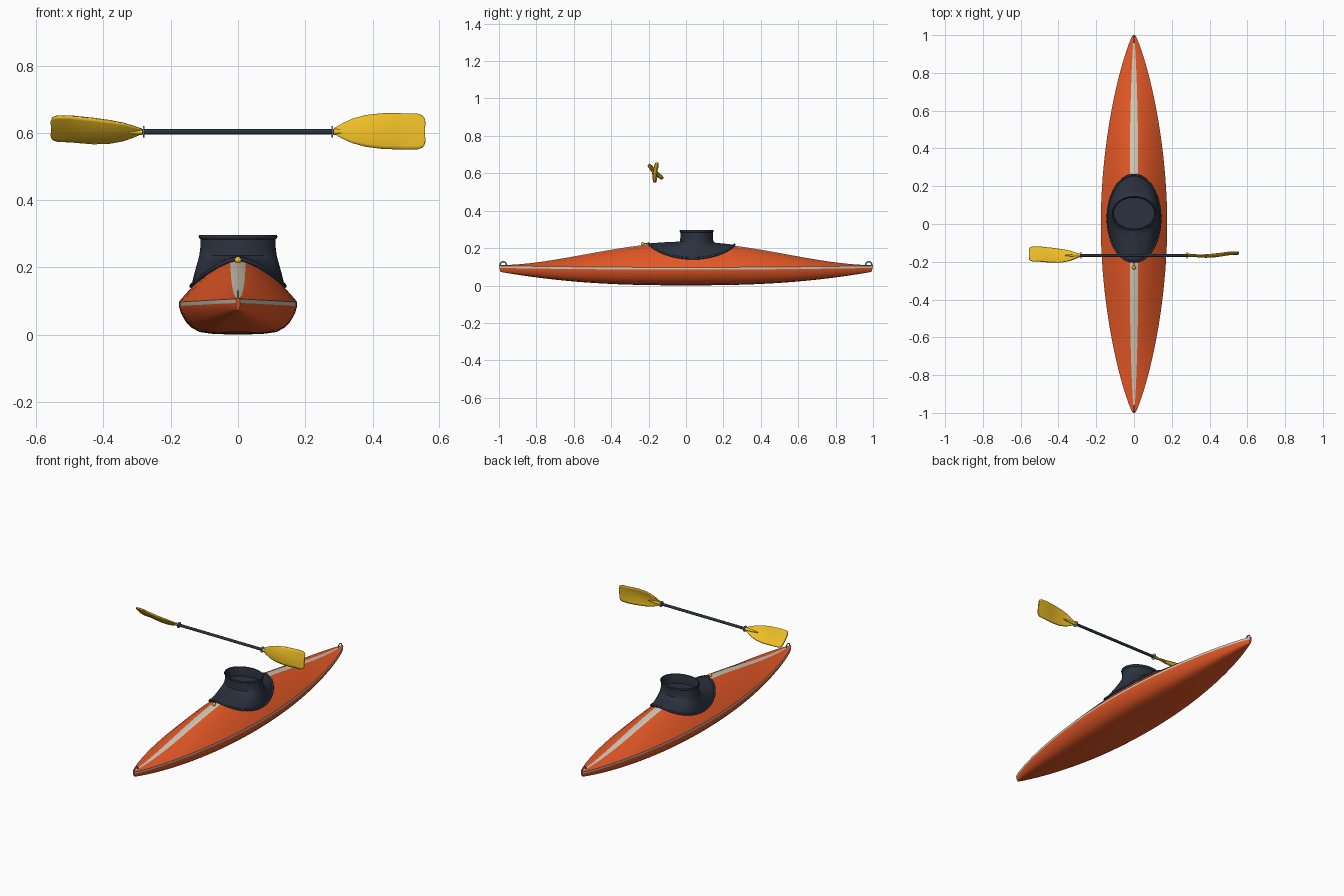
import bpy, bmesh, math
from math import sin, cos, pi, radians
from mathutils import Vector

if "Cube" in bpy.data.objects:
    bpy.data.objects.remove(bpy.data.objects["Cube"])


def material(name, rgb):
    m = bpy.data.materials.new(name)
    m.diffuse_color = (*rgb, 1)
    m.use_nodes = True
    m.node_tree.nodes["Principled BSDF"].inputs["Base Color"].default_value = m.diffuse_color
    return m


ORANGE = material("orange", (0.80, 0.10, 0.02))
CREAM = material("cream", (0.66, 0.60, 0.48))
DARK = material("dark", (0.024, 0.032, 0.05))
YELLOW = material("yellow", (0.88, 0.53, 0.02))
GREY = material("grey", (0.35, 0.36, 0.36))


def finish(obj, mats, angle=40):
    for m in mats:
        obj.data.materials.append(m)
    bpy.ops.object.select_all(action='DESELECT')
    obj.select_set(True)
    bpy.context.view_layer.objects.active = obj
    bpy.ops.object.shade_smooth_by_angle(angle=radians(angle))
    return obj


def loft(name, rings, mats, closed=True, caps=(True, True), strip=None):
    """Skin a list of point rings; strip(j) picks the material of column j."""
    bm = bmesh.new()
    vs = [[bm.verts.new(p) for p in r] for r in rings]
    n = len(rings[0])
    for a, b in zip(vs, vs[1:]):
        for j in range(n if closed else n - 1):
            k = (j + 1) % n
            f = bm.faces.new((a[j], a[k], b[k], b[j]))
            f.material_index = strip(j) if strip else 0
    for want, ring in zip(caps, (vs[0], vs[-1])):
        if want and closed:
            bm.faces.new(ring)
    bmesh.ops.recalc_face_normals(bm, faces=bm.faces)
    me = bpy.data.meshes.new(name)
    bm.to_mesh(me)
    bm.free()
    obj = bpy.data.objects.new(name, me)
    bpy.context.collection.objects.link(obj)
    return finish(obj, mats)


def interp(table, x):
    for (x0, y0), (x1, y1) in zip(table, table[1:]):
        if x <= x1:
            return y0 + (y1 - y0) * (x - x0) / (x1 - x0)
    return table[-1][1]


# ---- hull shape functions
def half_width(y):
    return 0.006 + 0.170 * max(0, 1 - abs(y) ** 1.9) ** 0.85


def gunwale(y):
    return 0.091 + 0.009 * y * y


def keel(y):
    return 0.001 + 0.072 * abs(y) ** 2.5


def deck(x, y):
    base = gunwale(y) + 0.006
    ridge = 0.109 + 0.121 * (0.5 + 0.5 * cos(pi * y)) ** 0.9
    u = min(1, abs(x) / half_width(y))
    return base + (ridge - base) * (1 - u ** 1.6)


# ---- hull with seam band and deck stripe
LOWER = [(0.2, 1), (0.42, 0.985), (0.65, 0.92), (0.78, 0.77), (0.88, 0.56), (0.96, 0.27)]
rings = []
for i in range(61):
    y = -cos(pi * i / 60)
    w, g, k = half_width(y), gunwale(y), keel(y)
    half = [(u * w, g - 0.006 - (g - 0.006 - k) * d) for u, d in LOWER]
    half += [(w, g - 0.006), (w, g + 0.006)]
    for u in (0.94, 0.84, 0.7, 0.52, 0.33, 0.12 + 0.06 * abs(y)):
        half.append((u * w, deck(u * w, y)))
    full = [(0, k)] + half + [(0, deck(0, y))] + [(-x, z) for x, z in reversed(half)]
    rings.append([(x, y * (1 - 0.3 * max(0, g - z) * abs(y)), z) for x, z in full])
N = len(rings[0])
half_n = len(half)
cream = {7, N - 8, half_n, half_n + 1}
loft("hull", rings, [ORANGE, CREAM], strip=lambda j: 1 if j in cream else 0)


# ---- spray skirt: draped cloth, waist tube, rolled lip and inner floor
SEG = 64


def oval(rx, ry, cy, z):
    return [(rx * cos(2 * pi * i / SEG), cy + ry * sin(2 * pi * i / SEG), z) for i in range(SEG)]


edge = [(x, y, deck(x, y) + 0.006) for x, y, _ in oval(0.139, 0.230, 0.03, 0)]
under = [(x * 0.97, 0.03 + (y - 0.03) * 0.97, z - 0.008) for x, y, z in edge]
base = oval(0.117, 0.092, 0.055, 0.226)
drape = [under]
for s in (1, 0.85, 0.7, 0.55, 0.4, 0.25, 0.1):
    ring = []
    for b, e in zip(base, edge):
        x, y = b[0] + (e[0] - b[0]) * s, b[1] + (e[1] - b[1]) * s
        z = b[2] + (e[2] - b[2]) * s ** 1.1
        ring.append((x, y, max(z, deck(x, y) + 0.005)))
    drape.append(ring)
tube = [(0.115, 0.089, 0.236), (0.112, 0.087, 0.26), (0.111, 0.086, 0.283), (0.116, 0.09, 0.287),
        (0.117, 0.091, 0.292), (0.115, 0.089, 0.296), (0.109, 0.085, 0.294), (0.106, 0.082, 0.285),
        (0.106, 0.082, 0.24)]
loft("spray_skirt", drape + [oval(rx, ry, 0.057, z) for rx, ry, z in tube], [DARK], caps=(False, True))


# ---- tubes along paths (skirt bead)
def cord(name, pts, r, mat, cyclic=False):
    cu = bpy.data.curves.new(name, 'CURVE')
    cu.dimensions = '3D'
    cu.bevel_depth = r
    cu.bevel_resolution = 2
    cu.use_fill_caps = True
    sp = cu.splines.new('POLY')
    sp.points.add(len(pts) - 1)
    for p, co in zip(sp.points, pts):
        p.co = (*co, 1)
    sp.use_cyclic_u = cyclic
    obj = bpy.data.objects.new(name, cu)
    cu.materials.append(mat)
    bpy.context.collection.objects.link(obj)
    return obj


cord("skirt_bead", edge, 0.006, DARK, True)

# ---- pull loop and ball at the skirt front
cord("pull_loop", [(0, -0.195, 0.217), (0, -0.212, 0.224), (0, -0.23, 0.223)], 0.003, GREY)
bpy.ops.mesh.primitive_uv_sphere_add(segments=20, ring_count=12, radius=0.010, location=(0, -0.231, 0.222))
bpy.context.object.name = "pull_ball"
finish(bpy.context.object, [YELLOW])

# ---- grab loops at bow and stern
for label, s in (("bow", -1), ("stern", 1)):
    bpy.ops.mesh.primitive_torus_add(major_radius=0.016, minor_radius=0.0035, major_segments=28,
                                     minor_segments=8, location=(0, s * 0.977, 0.112),
                                     rotation=(0, pi / 2, 0))
    bpy.context.object.name = label + "_grab_loop"
    finish(bpy.context.object, [GREY])

# ---- paddle shaft with drip rings
PY, PZ = -0.166, 0.603


def rod(name, x, r, length, mat, r2=None, flip=1):
    bpy.ops.mesh.primitive_cone_add(vertices=24, radius1=r, radius2=r if r2 is None else r2,
                                    depth=length, location=(x, PY, PZ), rotation=(0, flip * pi / 2, 0))
    bpy.context.object.name = name
    finish(bpy.context.object, [mat])


rod("paddle_shaft", 0, 0.008, 0.59, DARK)

# ---- feathered, spooned blades
WIDTH = [(0.285, 0.008), (0.31, 0.022), (0.34, 0.036), (0.38, 0.047), (0.43, 0.053),
         (0.50, 0.054), (0.535, 0.053), (0.547, 0.049), (0.553, 0.042), (0.556, 0.030)]
STATIONS = [0.285, 0.297, 0.31, 0.325, 0.34, 0.36, 0.38, 0.405, 0.43, 0.465, 0.50, 0.535, 0.547, 0.553, 0.556]
for label, side, tilt in (("right", 1, 7), ("left", -1, -45)):
    t = radians(tilt)
    across, normal = Vector((0, sin(t), cos(t))), Vector((0, cos(t), -sin(t)))
    rows = []
    for x in STATIONS:
        q = (x - 0.285) / 0.271
        bow = -0.010 * sin(pi * min(1, q * 1.25)) + 0.010 * q * q
        row = []
        for j in range(-5, 6):
            v = j / 5
            off = bow + 0.007 * v * v * sin(pi * min(q, 0.9))
            row.append(Vector((side * x, PY, PZ + 0.002)) + across * v * interp(WIDTH, x) + normal * off)
        rows.append(row)
    blade = loft(label + "_blade", rows, [YELLOW], closed=False)
    sol = blade.modifiers.new("thickness", 'SOLIDIFY')
    sol.thickness = 0.006
    sol.offset = 0
    rod(label + "_blade_neck", side * 0.325, 0.0095, 0.08, YELLOW, 0.003, side)
    rod(label + "_drip_ring", side * 0.28, 0.017, 0.005, GREY)
